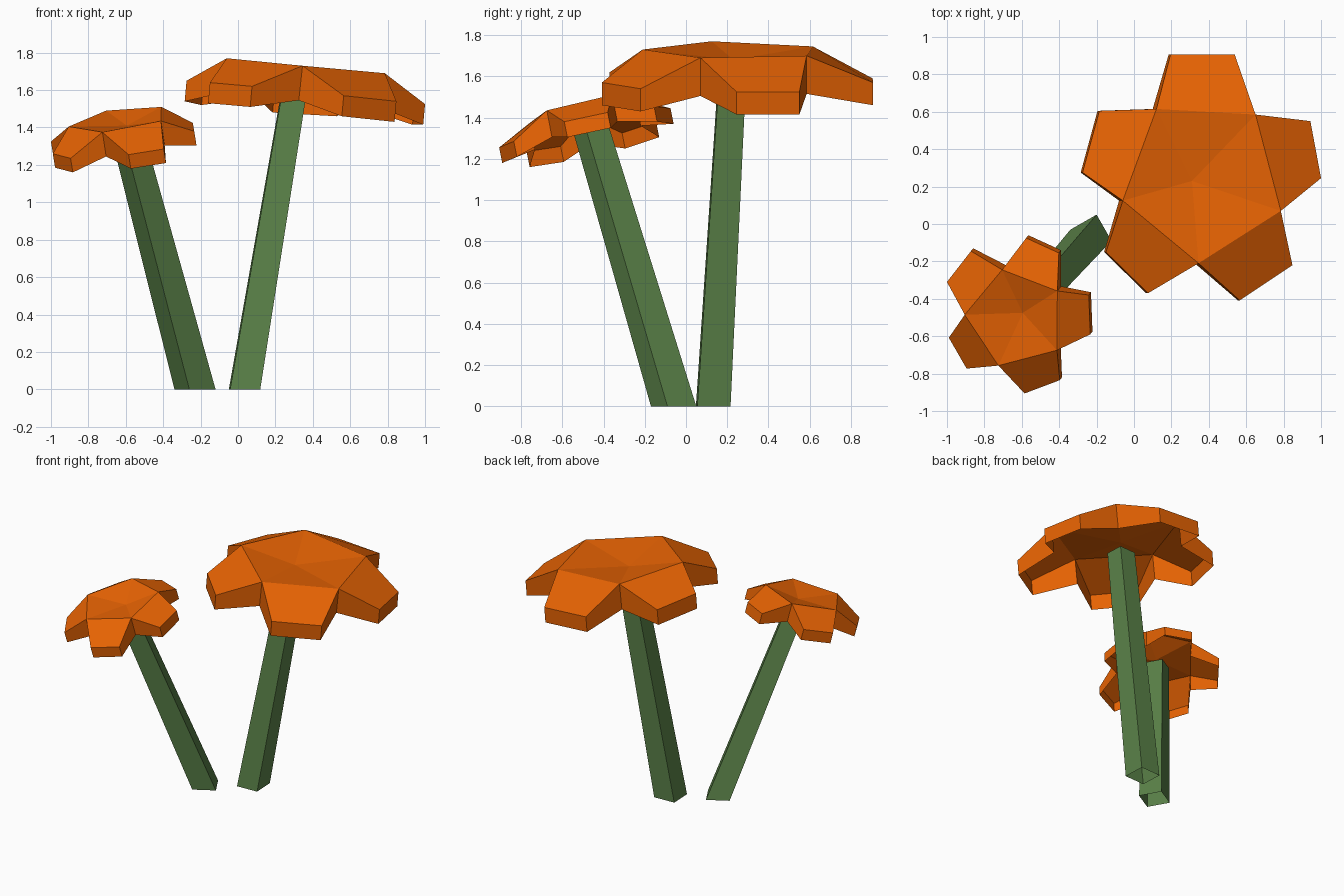
import bpy
import bmesh
from mathutils import Vector

cube = bpy.data.objects.get("Cube")
if cube:
    bpy.data.objects.remove(cube, do_unlink=True)


def make_material(name, rgb):
    material = bpy.data.materials.new(name)
    material.use_nodes = True
    colour = (*rgb, 1)
    material.diffuse_color = colour
    shader = material.node_tree.nodes["Principled BSDF"]
    shader.inputs["Base Color"].default_value = colour
    return material


orange = make_material("burnt_orange", (0.82, 0.128, 0.001))
green = make_material("stem_green", (0.107, 0.23, 0.068))


def finish_object(name, bm, material):
    """Turn a bmesh into a flat shaded object with one colour."""
    bmesh.ops.recalc_face_normals(bm, faces=bm.faces[:])
    mesh = bpy.data.meshes.new(name)
    bm.to_mesh(mesh)
    bm.free()
    mesh.materials.append(material)
    obj = bpy.data.objects.new(name, mesh)
    bpy.context.scene.collection.objects.link(obj)
    return obj


def make_flower(name, centre, ring, tips, ring_drop, tip_drop):
    """Dished five-sided shell, open below; petal i joins ring corners i and i + 1."""
    bm = bmesh.new()

    def add_layer(points, drop):
        return [bm.verts.new(Vector(p) + Vector(drop)) for p in points]

    flat = (0, 0, 0)
    ring_top, ring_low = add_layer(ring, flat), add_layer(ring, ring_drop)
    tip_top, tip_low = add_layer(tips, flat), add_layer(tips, tip_drop)
    middle = bm.verts.new(centre)
    count = len(ring)

    for i in range(count):
        j = (i + 1) % count
        # Dished top facet
        bm.faces.new((middle, ring_top[i], ring_top[j]))
        # Drooping petal: upper face, then its three edge walls
        top = [ring_top[i], tip_top[2 * i], tip_top[2 * i + 1], ring_top[j]]
        low = [ring_low[i], tip_low[2 * i], tip_low[2 * i + 1], ring_low[j]]
        bm.faces.new(top)
        for k in range(len(top) - 1):
            bm.faces.new((top[k], top[k + 1], low[k + 1], low[k]))
    return finish_object(name, bm, orange)


def make_stem(name, foot, head, corner, taper):
    """Leaning open square tube; corner is the offset from its axis to one corner."""
    bm = bmesh.new()
    a, b = corner
    square = [Vector(c) for c in ((a, b, 0), (-b, a, 0), (-a, -b, 0), (b, -a, 0))]
    base = [bm.verts.new(Vector(foot) + c) for c in square]
    top = [bm.verts.new(Vector(head) + c * taper) for c in square]
    for i in range(len(base)):
        j = (i + 1) % len(base)
        bm.faces.new((base[i], base[j], top[j], top[i]))
    return finish_object(name, bm, green)


# Tall flower
make_flower(
    "large_flower_head",
    centre=(0.31, 0.23, 1.68),
    ring=[(0.12, 0.615, 1.745), (0.65, 0.585, 1.7), (0.785, 0.07, 1.69),
          (0.345, -0.21, 1.73), (-0.06, 0.125, 1.77)],
    tips=[(0.195, 0.905, 1.59), (0.538, 0.907, 1.57),
          (0.943, 0.55, 1.525), (1.0, 0.245, 1.525),
          (0.847, -0.22, 1.54), (0.565, -0.408, 1.57),
          (0.075, -0.37, 1.62), (-0.15, -0.15, 1.64),
          (-0.275, 0.275, 1.65), (-0.185, 0.605, 1.63)],
    ring_drop=(-0.02, 0, -0.185),
    tip_drop=(-0.01, 0, -0.11),
)
make_stem("large_stem", (0.035, 0.132, 0), (0.302, 0.224, 1.605), (0.077, 0.084), 0.81)

# Short flower, leaning to the front right
make_flower(
    "small_flower_head",
    centre=(-0.595, -0.475, 1.41),
    ring=[(-0.705, -0.245, 1.49), (-0.41, -0.358, 1.51), (-0.412, -0.675, 1.435),
          (-0.725, -0.757, 1.375), (-0.905, -0.485, 1.405)],
    tips=[(-0.577, -0.075, 1.445), (-0.402, -0.155, 1.455),
          (-0.242, -0.38, 1.425), (-0.234, -0.59, 1.38),
          (-0.397, -0.835, 1.285), (-0.585, -0.906, 1.255),
          (-0.895, -0.773, 1.235), (-0.99, -0.608, 1.26),
          (-1.0, -0.31, 1.325), (-0.872, -0.145, 1.38)],
    ring_drop=(0.02, 0.025, -0.13),
    tip_drop=(0.012, 0.015, -0.075),
)
make_stem("small_stem", (-0.23, -0.06, 0), (-0.59, -0.465, 1.36), (0.11, -0.03), 0.82)
